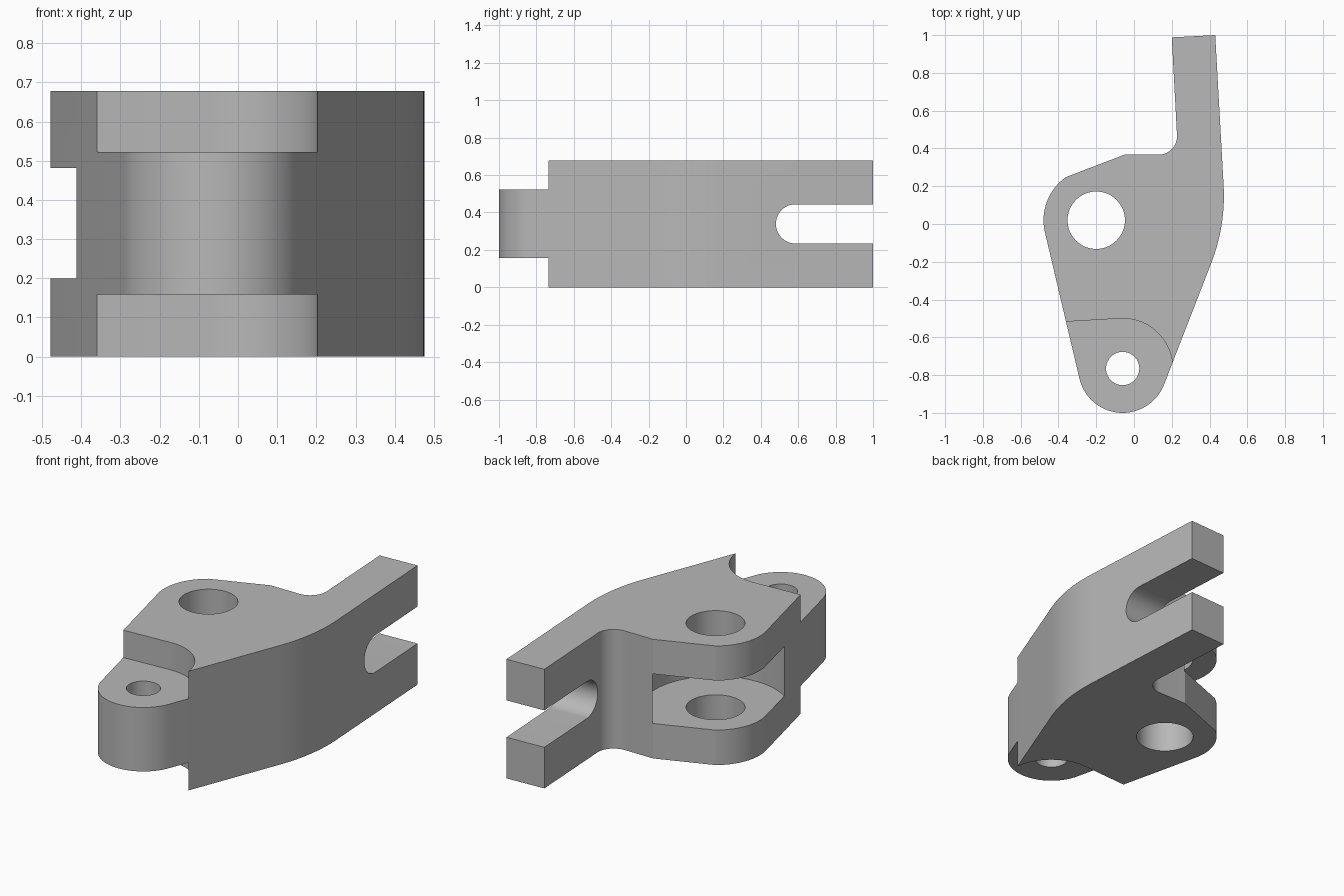
import bpy
from math import cos, sin, radians, pi
from mathutils import Matrix

cube = bpy.data.objects.get("Cube")
if cube:
    bpy.data.objects.remove(cube, do_unlink=True)

HEIGHT = 0.678
HUB = (-0.2, 0.02)
NOSE = (-0.06, -0.765)

metal = bpy.data.materials.new("plain grey metal")
metal.use_nodes = True
GREY = (0.48, 0.48, 0.48, 1)
metal.diffuse_color = GREY
metal.node_tree.nodes["Principled BSDF"].inputs["Base Color"].default_value = GREY


def arc(centre, r, start, end, steps=20):
    """Points along an arc, angles in degrees."""
    angles = [radians(start + (end - start) * i / steps) for i in range(steps + 1)]
    return [(centre[0] + r * cos(a), centre[1] + r * sin(a)) for a in angles]


def prism(name, outline, low, high):
    """Extrude a counter-clockwise outline from low to high."""
    n = len(outline)
    verts = [(x, y, z) for z in (low, high) for x, y in outline]
    faces = [list(range(n))[::-1], list(range(n, 2 * n))]
    faces += [(i, (i + 1) % n, n + (i + 1) % n, n + i) for i in range(n)]
    mesh = bpy.data.meshes.new(name)
    mesh.from_pydata(verts, [], faces)
    mesh.materials.append(metal)
    obj = bpy.data.objects.new(name, mesh)
    bpy.context.collection.objects.link(obj)
    return obj


def disc(name, centre, r, low, high):
    return prism(name, arc(centre, r, 0, 360, 64)[:-1], low, high)


def cut(body, cutter):
    cutter.hide_render = True
    mod = body.modifiers.new(cutter.name, "BOOLEAN")
    mod.operation = "DIFFERENCE"
    mod.solver = "EXACT"
    mod.object = cutter
    bpy.context.view_layer.objects.active = body
    bpy.ops.object.modifier_apply(modifier=mod.name)
    bpy.data.objects.remove(cutter, do_unlink=True)


# Lever body: nose, bulging right flank, rear arm, fillet and hub
outline = arc(NOSE, 0.235, 193, 338, 32)
outline += arc((-0.504, 0.149), 0.98, -22, 3, 14)
outline += [(0.43, 1.0), (0.2, 0.988)]
outline += arc((0.13, 0.465), 0.098, 0, -90, 14)
outline += [(-0.05, 0.367)]
outline += arc(HUB, 0.279, 125, 193, 16)
lever = prism("lever_body", outline, 0, HEIGHT)

# Steps above and below the nose
step = [(-0.7, -1.2), (0.205, -1.2)] + arc(NOSE, 0.265, 0, 93, 28) + [(-0.7, -0.537)]
cut(lever, prism("nose_step_top", step, 0.522, 0.9))
cut(lever, prism("nose_step_bottom", step, -0.2, 0.158))

# Round slot between the two hub plates
cut(lever, disc("hub_slot", HUB, 0.38, 0.199, 0.481))

# Pivot holes
cut(lever, disc("hub_hole", HUB, 0.152, -0.2, 0.9))
cut(lever, disc("nose_hole", NOSE, 0.088, -0.2, 0.9))

# Round-ended fork slot running across the rear arm
fork = prism("fork_slot", arc((0, 0), 0.105, 90, 270, 24) + [(0.8, -0.105), (0.8, 0.105)], -0.5, 0.5)
turn = Matrix(((0, 0, 1), (1, 0, 0), (0, 1, 0))).to_4x4()
fork.matrix_world = (Matrix.Translation((0.35, 0.58, HEIGHT / 2))
                     @ Matrix.Rotation(pi / 60, 4, "Z") @ turn)
bpy.context.view_layer.update()
cut(lever, fork)

bpy.ops.object.select_all(action="DESELECT")
lever.select_set(True)
bpy.context.view_layer.objects.active = lever
bpy.ops.object.shade_smooth_by_angle(angle=radians(15))
